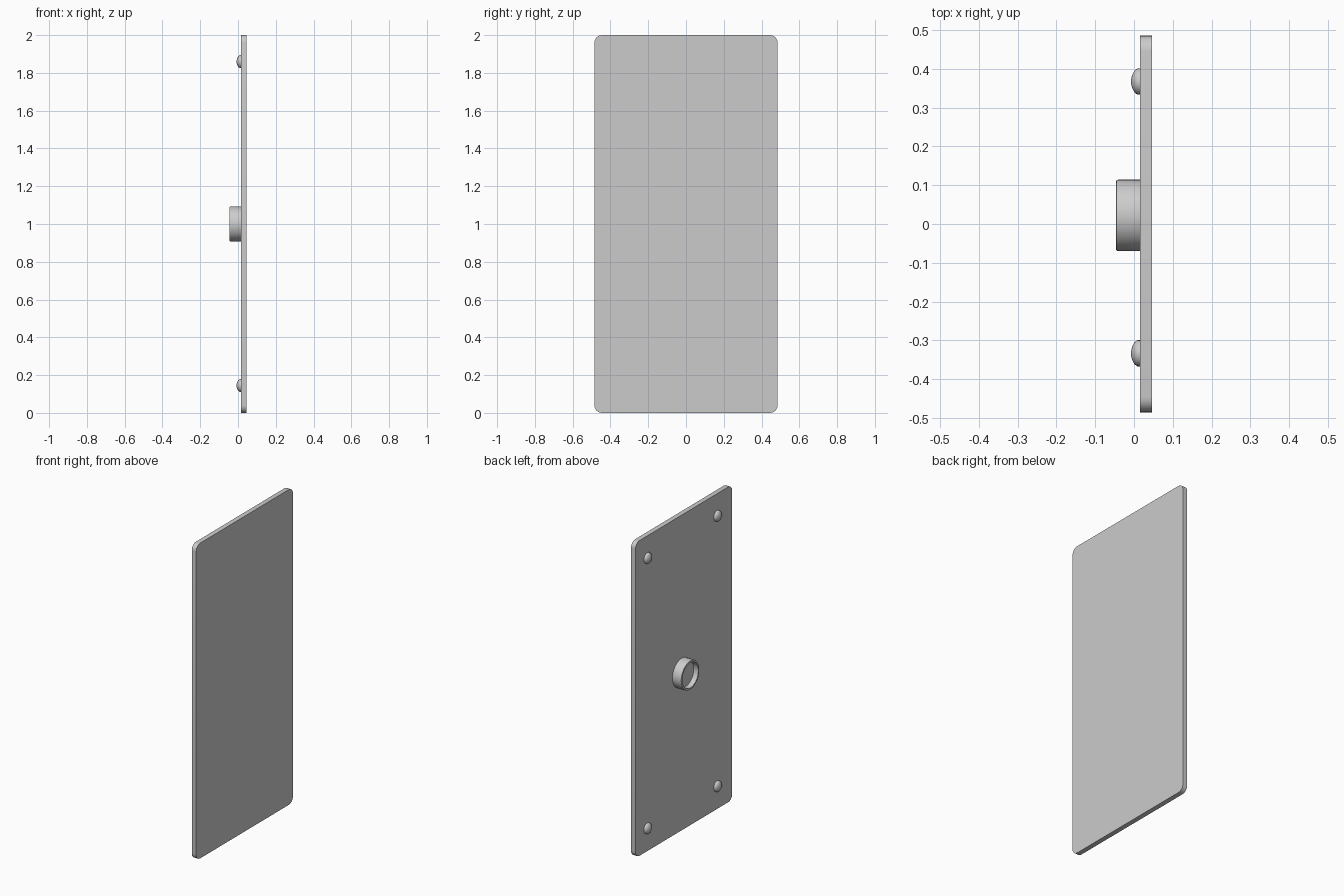
import bpy, bmesh, math
from math import sin, cos, pi

if "Cube" in bpy.data.objects:
    bpy.data.objects.remove(bpy.data.objects["Cube"])

FACE = 0.015   # x of the plate surface carrying the fittings
BACK = 0.046


def finish(name, bm):
    bmesh.ops.remove_doubles(bm, verts=bm.verts, dist=1e-5)
    bmesh.ops.recalc_face_normals(bm, faces=bm.faces)
    me = bpy.data.meshes.new(name)
    bm.to_mesh(me)
    bm.free()
    ob = bpy.data.objects.new(name, me)
    bpy.context.collection.objects.link(ob)
    bpy.ops.object.select_all(action='DESELECT')
    ob.select_set(True)
    bpy.context.view_layer.objects.active = ob
    bpy.ops.object.shade_smooth_by_angle(angle=math.radians(35))
    return ob


def lathe(name, profile, y, z, sides):
    """Revolve (x, radius) points around an axis along x."""
    bm = bmesh.new()
    rings = [[bm.verts.new((x, y + r * cos(2 * pi * i / sides), z + r * sin(2 * pi * i / sides)))
              for i in range(sides)] for x, r in profile]
    for a, b in zip(rings, rings[1:]):
        for i in range(sides):
            j = (i + 1) % sides
            bm.faces.new((a[i], a[j], b[j], b[i]))
    bm.faces.new(rings[0])
    bm.faces.new(rings[-1])
    return finish(name, bm)


# Door panel: rounded rectangle, extruded through its thickness
bm = bmesh.new()
hw, height, rad, steps = 0.485, 2.0, 0.04, 6
outline = []
corners = [(hw - rad, height - rad), (rad - hw, height - rad), (rad - hw, rad), (hw - rad, rad)]
for k, (cy, cz) in enumerate(corners):
    for i in range(steps + 1):
        a = pi / 2 * (k + i / steps)
        outline.append(bm.verts.new((FACE, cy + rad * cos(a), cz + rad * sin(a))))
face = bm.faces.new(outline)
ext = bmesh.ops.extrude_face_region(bm, geom=[face], use_keep_orig=True)
moved = [v for v in ext["geom"] if isinstance(v, bmesh.types.BMVert)]
bmesh.ops.translate(bm, verts=moved, vec=(BACK - FACE, 0, 0))
finish("panel", bm)

# Round cup with a thin lip and recessed floor
lathe("round_cup", [(FACE + 0.002, 0.092), (-0.041, 0.092), (-0.045, 0.0905), (-0.046, 0.088),
                    (-0.046, 0.080), (-0.015, 0.078)], 0.022, 1.0, 48)

# Four domed studs near the corners
for y in (0.367, -0.333):
    for z in (0.145, 1.86):
        lathe("corner_stud", [(FACE + 0.002, 0.034), (0.008, 0.0335), (0.001, 0.028),
                              (-0.005, 0.016), (-0.008, 0.004)], y, z, 24)
